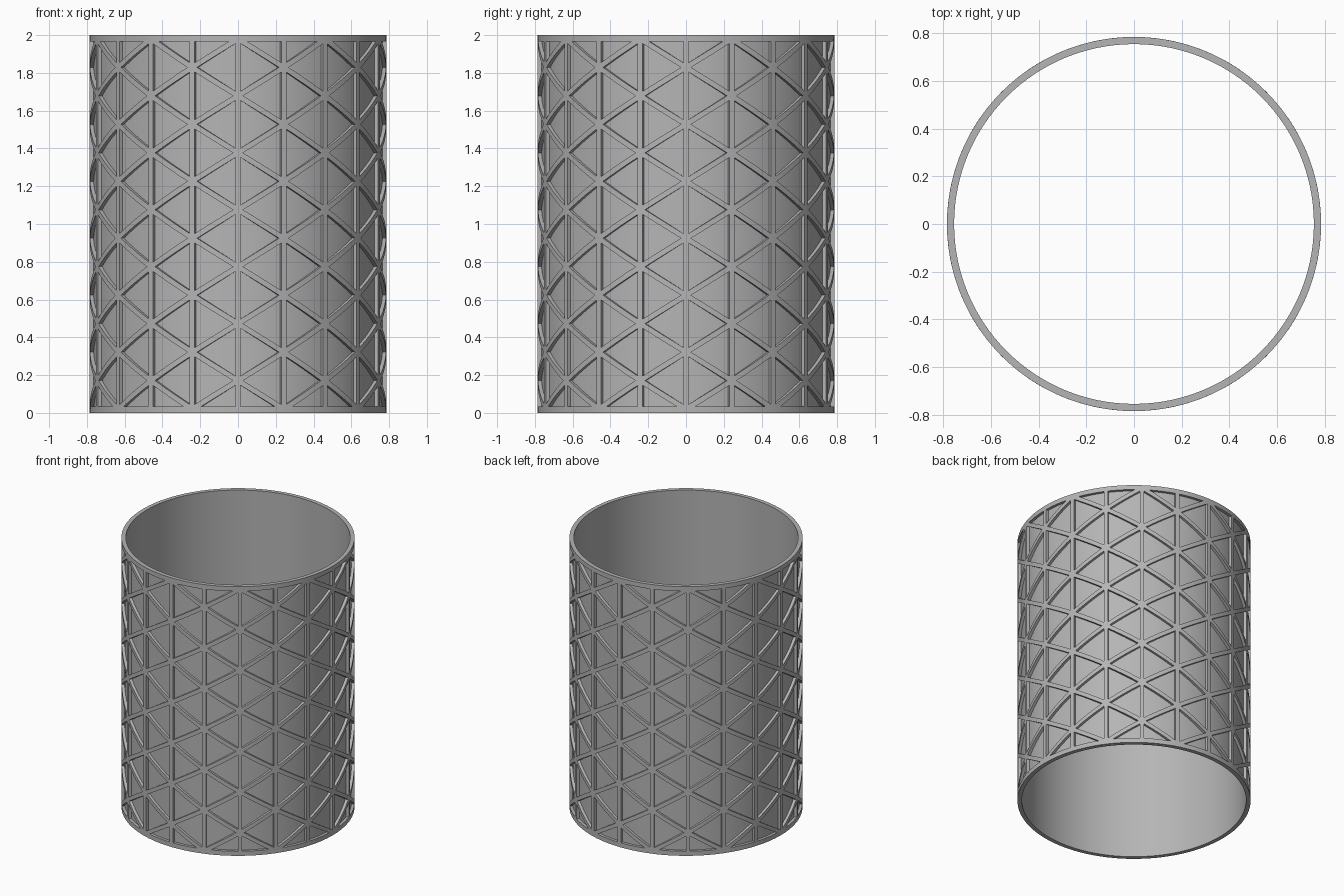
import bpy, bmesh, math
from mathutils import Vector

cube = bpy.data.objects.get("Cube")
if cube:
    bpy.data.objects.remove(cube, do_unlink=True)

R_OUT, R_SKIN, R_IN = 0.785, 0.765, 0.755
HEIGHT, EDGE = 2.0, 0.02        # total height, plain band at each end
COLUMNS, LEVELS = 20, 13        # vertical ribs, half-pitch node levels
HALF_RIB = 0.014
SEG = 6                         # segments per triangle edge
STEP = 2 * math.pi / COLUMNS
RISE = (HEIGHT - 2 * EDGE) / LEVELS

grey = bpy.data.materials.new("metal_grey")
grey.use_nodes = True
colour = (0.46, 0.46, 0.46, 1)
grey.diffuse_color = colour
grey.node_tree.nodes["Principled BSDF"].inputs["Base Color"].default_value = colour


def wrap(u, z, r):
    """Place an unrolled point on a cylinder of radius r; u = 0 faces front."""
    a = u / R_OUT
    return (r * math.sin(a), -r * math.cos(a), z)


def finish(bm, name):
    bmesh.ops.remove_doubles(bm, verts=bm.verts, dist=0.0001)
    mesh = bpy.data.meshes.new(name)
    bm.to_mesh(mesh)
    bm.free()
    mesh.materials.append(grey)
    obj = bpy.data.objects.new(name, mesh)
    bpy.context.collection.objects.link(obj)
    bpy.ops.object.select_all(action='DESELECT')
    obj.select_set(True)
    bpy.context.view_layer.objects.active = obj
    bpy.ops.object.shade_smooth_by_angle(angle=math.radians(30))
    return obj


# Thin inner skin with a full-thickness band at both ends
bm = bmesh.new()
profile = [(R_IN, 0), (R_OUT, 0), (R_OUT, EDGE), (R_SKIN, EDGE),
           (R_SKIN, HEIGHT - EDGE), (R_OUT, HEIGHT - EDGE),
           (R_OUT, HEIGHT), (R_IN, HEIGHT)]
count = COLUMNS * SEG
rings = [[bm.verts.new(wrap(R_OUT * 2 * math.pi * i / count, z, r))
          for r, z in profile] for i in range(count)]
for i in range(count):
    a, b = rings[i], rings[(i + 1) % count]
    for j in range(len(profile)):
        k = (j + 1) % len(profile)
        bm.faces.new((a[j], b[j], b[k], a[k]))
bmesh.ops.recalc_face_normals(bm, faces=bm.faces)
finish(bm, "cylinder_skin")


# Triangular rib grid: each cell is a raised rim around a sunken pocket
def add_cell(bm, corners):
    a, b, c = corners
    if (b - a).cross(c - a) < 0:
        corners = [a, c, b]
        a, b, c = corners
    la, lb, lc = (b - c).length, (c - a).length, (a - b).length
    total = la + lb + lc
    centre = (a * la + b * lb + c * lc) / total
    inradius = abs((b - a).cross(c - a)) / total
    scale = 1 - HALF_RIB / inradius
    inner = [centre + (p - centre) * scale for p in corners]
    for e in range(3):
        f = (e + 1) % 3
        rows = []
        for i in range(SEG + 1):
            p = corners[e].lerp(corners[f], i / SEG)
            q = inner[e].lerp(inner[f], i / SEG)
            rows.append([bm.verts.new(wrap(p.x, p.y, R_OUT)),
                         bm.verts.new(wrap(q.x, q.y, R_OUT)),
                         bm.verts.new(wrap(q.x, q.y, R_SKIN - 0.002))])
        for s, t in zip(rows, rows[1:]):
            for j in range(2):
                bm.faces.new((s[j], t[j], t[j + 1], s[j + 1]))


bm = bmesh.new()
for col in range(COLUMNS):
    even, odd = (col, col + 1) if col % 2 == 0 else (col + 1, col)

    def point(column, level):
        return Vector((column * STEP * R_OUT, EDGE + level * RISE))

    def node(level):
        return point(even if level % 2 else odd, level)

    for i in range(LEVELS - 1):
        add_cell(bm, [node(i), node(i + 1), node(i + 2)])
    # half cells against the end bands
    add_cell(bm, [point(even, 0), node(0), node(1)])
    add_cell(bm, [node(LEVELS - 1), node(LEVELS), point(odd, LEVELS)])
finish(bm, "rib_grid")
